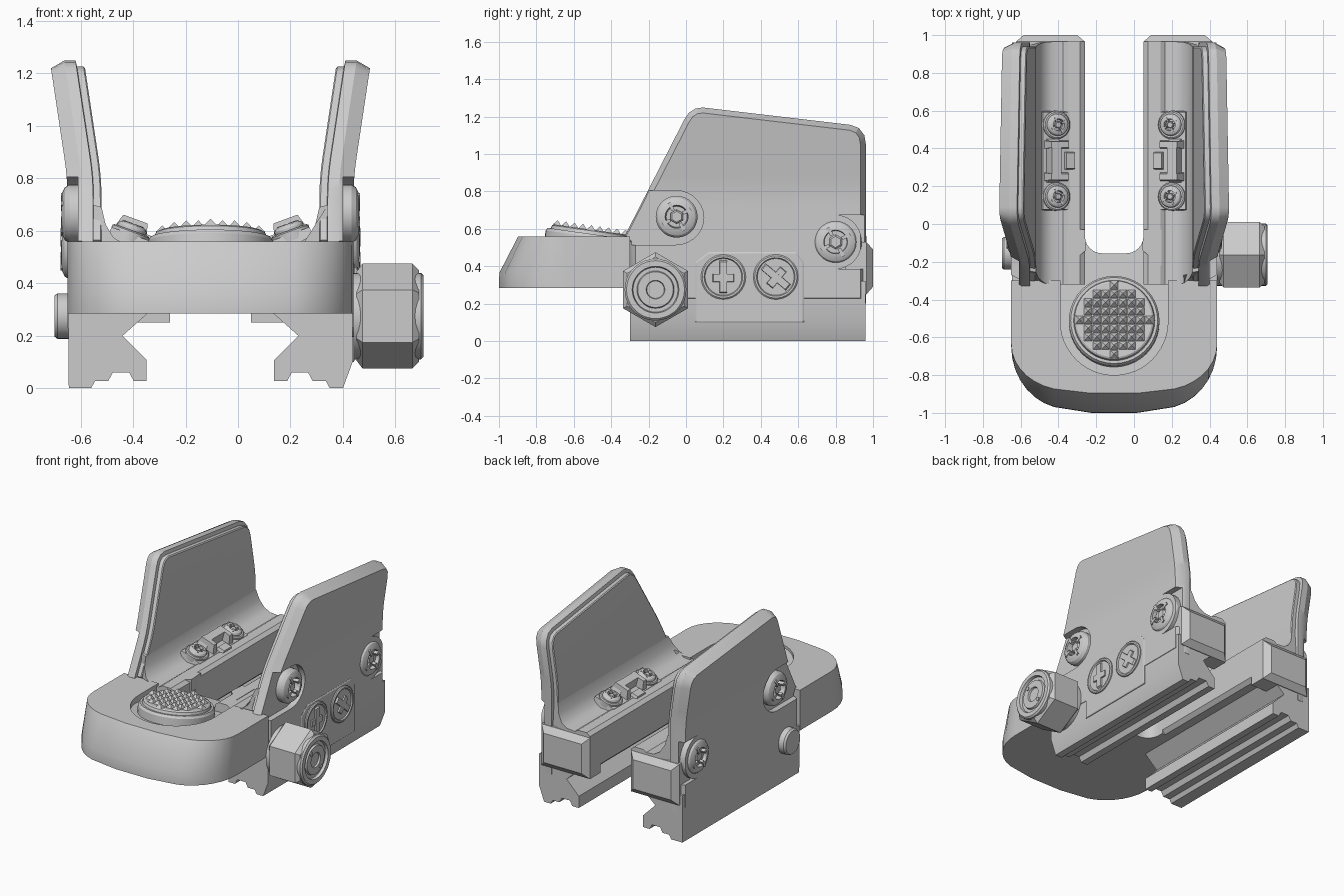
import bpy, bmesh
from math import sin, cos, pi, radians
from mathutils import Vector, Matrix

if "Cube" in bpy.data.objects:
    bpy.data.objects.remove(bpy.data.objects["Cube"])

CX = -0.105  # symmetry plane of the housing; u = distance from it


def P(s, u, y, z):
    return Vector((CX + s * u, y, z))


def build(name, parts, cuts=(), bend=None):
    """Each part is a list of equal-length loops, skinned and capped."""
    bm = bmesh.new()
    for loops in parts:
        rings = [[bm.verts.new(p) for p in l] for l in loops]
        n = len(rings[0])
        for a, b in zip(rings, rings[1:]):
            for i in range(n):
                bm.faces.new((a[i], a[(i + 1) % n], b[(i + 1) % n], b[i]))
        bm.faces.new(rings[0])
        bm.faces.new(rings[-1])
    for z in cuts:
        bmesh.ops.bisect_plane(bm, geom=bm.verts[:] + bm.edges[:] + bm.faces[:],
                               plane_co=(0, 0, z), plane_no=(0, 0, 1))
    if bend:
        for v in bm.verts:
            v.co.x += bend(v.co.z)
    bmesh.ops.recalc_face_normals(bm, faces=bm.faces[:])
    me = bpy.data.meshes.new(name)
    bm.to_mesh(me)
    bm.free()
    ob = bpy.data.objects.new(name, me)
    bpy.context.collection.objects.link(ob)
    return ob


def cut(ob, cutter):
    m = ob.modifiers.new("cut", 'BOOLEAN')
    m.operation, m.object, m.solver = 'DIFFERENCE', cutter, 'EXACT'
    bpy.context.view_layer.update()
    me = bpy.data.meshes.new_from_object(ob.evaluated_get(bpy.context.evaluated_depsgraph_get()))
    ob.modifiers.clear()
    ob.data = me
    bpy.data.objects.remove(cutter)


def inset(pts, d):
    n = len(pts)
    v = [Vector(p) for p in pts]
    sgn = 1 if sum(v[i - 1].x * v[i].y - v[i].x * v[i - 1].y for i in range(n)) > 0 else -1
    out = []
    for i in range(n):
        e1, e2 = (v[i] - v[i - 1]).normalized(), (v[(i + 1) % n] - v[i]).normalized()
        n1, n2 = Vector((-e1.y, e1.x)) * sgn, Vector((-e2.y, e2.x)) * sgn
        out.append(v[i] + (n1 + n2) * (d / (1 + n1.dot(n2))))
    return out


def arc(cx, cy, rx, ry, a0, a1, n):
    return [(cx + rx * cos(radians(a0 + (a1 - a0) * i / n)),
             cy + ry * sin(radians(a0 + (a1 - a0) * i / n))) for i in range(n + 1)]


def lathe(prof, n, M):
    return [[M @ Vector((r * cos(2 * pi * i / n), r * sin(2 * pi * i / n), h)) for i in range(n)]
            for r, h in prof]


def box(M, c, s, taper=1.0):
    q = [(-1, -1), (1, -1), (1, 1), (-1, 1)]
    return [[M @ Vector((c[0] + a * s[0] / 2 * k, c[1] + b * s[1] / 2 * k, c[2] + t * s[2] / 2))
             for a, b in q] for t, k in ((-1, 1), (1, taper))]


def out(s, u, y, z):  # local z points outward through side s
    return Matrix.Translation(P(s, u, y, z)) @ Matrix.Rotation(s * pi / 2, 4, 'Y')


def screw(name, M, r):
    parts = [lathe([(r, -.2 * r), (r, .25 * r), (.9 * r, .4 * r), (.7 * r, .5 * r), (.55 * r, .52 * r),
                    (.5 * r, .1 * r)], 28, M),
             lathe([(.34 * r, 0), (.34 * r, .34 * r), (.26 * r, .4 * r)], 6, M)]
    for k in range(4):
        parts.append(box(M @ Matrix.Rotation(k * pi / 2 + .5, 4, 'Z'), (.55 * r, 0, .36 * r),
                         (.42 * r, .16 * r, .36 * r)))
    build(name, parts)


# Front housing: rounded nose, slanted upper front, notch for the rear slot
half = [(0, -.155)] + arc(.065, -.065, .09, .09, -90, 0, 6) + [(.155, -.03), (.25, -.03), (.25, -.3), (.545, -.3)]
half += arc(.24, -.65, .305, .33, 0, -75, 7) + [(.12, -1.0)]
outline = half + [(-u, y) for u, y in reversed(half[1:])]


def nose(y, k):
    return -.6 + (y + .6) * k if y < -.6 else y


body = build("front_housing", [[[P(1, u, nose(y, k), z) for u, y in outline]
                                for z, k in ((.285, 1), (.365, .995), (.555, .75), (.56, .74))]])

# Keyhole pocket around the thumb pad, opening into the slot
key = [(.15, .0), (.15, -.14), (.285, -.25)] + arc(0, -.515, .285, .285, 0, -90, 12)
key += [(-u, y) for u, y in reversed(key[:-1])]
cut(body, build("pocket_cutter", [[[P(1, u, y, .515 - .1 * (y + .5)) for u, y in key],
                                   [P(1, u, y, .7) for u, y in key]]]))

# Tilted thumb pad with pyramid knurling
T = Matrix.Translation((CX, -.51, .578)) @ Matrix.Rotation(radians(-8), 4, 'X')
build("thumb_pad", [lathe([(.24, -.1), (.24, -.02), (.23, -.005), (.215, -.005), (.21, .012), (.2, .018)], 40, T)])
pyr, step = [], .046
for i in range(-5, 6):
    for j in range(-5, 6):
        x, y = i * step, j * step
        if (x * x + y * y) ** .5 < .188:
            pyr.append(box(T, (x, y, .029), (step, step, .026), .04))
build("thumb_pad_knurling", pyr)

# Side profiles and shield outline
arm = [(.155, .31), (.155, .54), (.18, .56), (.245, .56), (.27, .545), (.33, .55), (.37, .575), (.40, .625),
       (.415, .69), (.45, .7), (.45, .285), (.18, .285)]
end = [(.155, .25), (.155, .53), (.52, .53), (.52, .25)]
shield = [(-.3, .2), (-.3, .53), (-.33, .56), (-.01, 1.185), (.015, 1.222), (.05, 1.244), (.09, 1.25),
          (.88, 1.157), (.925, 1.14), (.955, 1.1), (.963, 1.05), (.963, .2)]


def lean(z):
    m = .15
    return 0 if z < .72 else m * (z - .72) ** 2 / .32 if z < .88 else m * (z - .8)


for s, side in ((1, "right"), (-1, "left")):
    # Rear arm with trough, and its chamfered end block
    build(side + "_arm", [[[P(s, u, y0 + k * max(0, z - .56), z) for u, z in arm]
                           for y0, k in ((-.32, .5), (.965, -.2))]])
    build(side + "_arm_end", [[[P(s, u, y, z) for u, z in inset(end, d)]
                               for y, d in ((.85, 0), (.965, 0), (1.0, .04))]])
    # Lower wall with the dovetail rail jaw
    foot = .505 if s > 0 else .54
    jaw = [(.24, .285), (.335, .2), (.243, .107), (.243, .027), (.292, .027), (.31, .06), (.372, .06),
           (.39, .027), (.44, .027), (.455, 0), (foot, 0), (.542, .1), (.542, .32), (.24, .32)]
    build(side + "_rail_jaw", [[[P(s, u, y, z) for u, z in jaw] for y in (-.3, .96)]])
    # Layered shield that leans outwards at the top
    layers = ((.415, .03), (.42, .024), (.445, .024), (.447, .001), (.49, .001), (.545, .03))
    sh = build(side + "_shield", [[[P(s, u, y, z) for y, z in inset(shield, d)] for u, d in layers]],
               cuts=(.72, .76, .8, .84, .88), bend=lambda z: s * lean(z))
    # Screw pockets running out of the front and rear edges
    for (y, z), a in (((-.055, .66), 1), ((.8, .53), -1)):
        ring = arc(y, z, .15 if a > 0 else .14, .145, 90 * a, -90 * a, 14)
        ring += [(y - a * .4, ring[-1][1]), (y - a * .4, ring[0][1])]
        cut(sh, build("screw_cutter", [[[P(s, u, p, q) for p, q in ring] for u in (.505, .7)]]))
    screw(side + "_front_screw", out(s, .51, -.05, .665), .112)
    screw(side + "_rear_screw", out(s, .51, .8, .53), .115)

    # Tilted contact bracket on the arm: plate, two screws, clip and tab
    B = Matrix.Translation(P(s, .315, .335, .565)) @ Matrix.Rotation(-s * radians(20), 4, 'Y')
    parts = [box(B, (0, 0, 0), (.155, .53, .05), .97),
             box(B, (s * .02, 0, .05), (.07, .24, .07), .75),
             box(B, (-s * .075, 0, .03), (.06, .10, .03), .8)]
    for k in (-1, 1):
        parts.append(box(B, (0, k * .085, .05), (.14, .045, .07), .7))
        parts.append(lathe([(.075, 0), (.075, .035), (.068, .04)], 24, B @ Matrix.Translation((0, k * .19, 0))))
        screw("%s_bracket_screw_%d" % (side, k + 2), B @ Matrix.Translation((0, k * .19, .035)), .058)
    build(side + "_bracket", parts)

# Battery panel with two slotted caps on the right
panel = [(.05, .1), (.63, .1), (.63, .42), (.59, .475), (.12, .475), (.05, .42)]
build("cap_panel", [[[P(1, u, y, z) for y, z in inset(panel, d)] for u, d in ((.5, 0), (.546, 0), (.55, .006))]])
for i, (y, a) in enumerate(((.2, 0), (.48, 50))):
    M = out(1, .55, y, .343) @ Matrix.Rotation(radians(a), 4, 'Z')
    build("slotted_cap_%d" % (i + 1), [
        lathe([(.12, -.03), (.12, .008), (.113, .014), (.103, .014), (.098, .006)], 32, M),
        box(M, (0, 0, .009), (.18, .042, .016), .9), box(M, (.005, 0, .008), (.045, .12, .014), .9)])

# Hexagonal clamp knob on the right, its bolt button on the left
K = out(1, .545, -.163, .275)
build("clamp_knob", [
    lathe([(.17, .012), (.2, .035), (.2, .225), (.175, .25)], 6, K),
    lathe([(.165, .0), (.165, .258), (.155, .268), (.125, .268), (.12, .25), (.10, .25), (.095, .262),
           (.05, .262), (.042, .235)], 36, K),
    lathe([(.08, -.05), (.08, .03)], 24, K)])
for k in (0, 1):
    build("knob_pin_%d" % (k + 1), [lathe([(.014, .24), (.014, .268)], 12,
          K @ Matrix.Rotation(.7 + k * pi, 4, 'Z') @ Matrix.Translation((.078, 0, 0)))])
build("bolt_button", [lathe([(.087, -.03), (.087, .038), (.078, .05)], 28, out(-1, .545, -.155, .275))])

# Smooth the curved surfaces, keep hard edges
bpy.ops.object.select_all(action='SELECT')
bpy.context.view_layer.objects.active = body
bpy.ops.object.shade_smooth_by_angle(angle=radians(28))
